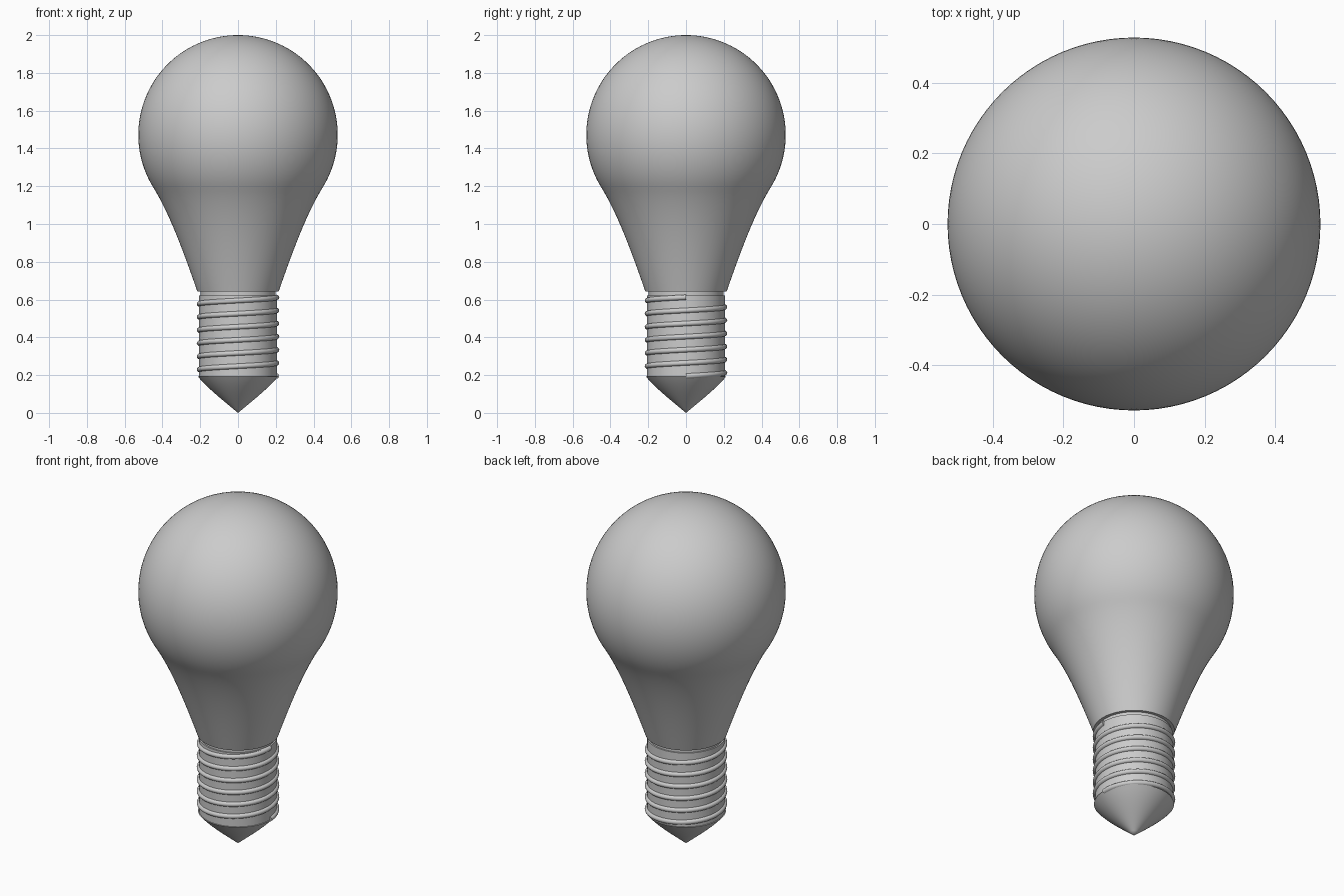
import bpy, bmesh, math

cube = bpy.data.objects.get("Cube")
if cube:
    bpy.data.objects.remove(cube)

SEGMENTS = 96

grey = bpy.data.materials.new("plain_grey")
grey.use_nodes = True
colour = (0.6, 0.6, 0.6, 1)
grey.diffuse_color = colour
grey.node_tree.nodes["Principled BSDF"].inputs["Base Color"].default_value = colour


def finish(bm, name, angle):
    bmesh.ops.remove_doubles(bm, verts=bm.verts, dist=0.00001)
    bmesh.ops.recalc_face_normals(bm, faces=bm.faces)
    mesh = bpy.data.meshes.new(name)
    bm.to_mesh(mesh)
    bm.free()
    mesh.materials.append(grey)
    obj = bpy.data.objects.new(name, mesh)
    bpy.context.collection.objects.link(obj)
    bpy.ops.object.select_all(action="DESELECT")
    obj.select_set(True)
    bpy.context.view_layer.objects.active = obj
    bpy.ops.object.shade_smooth_by_angle(angle=math.radians(angle))


def lathe(name, profile, angle=35):
    """Revolve (radius, height) points about the z axis."""
    bm = bmesh.new()
    verts = [bm.verts.new((r, 0, z)) for r, z in profile]
    edges = [bm.edges.new(pair) for pair in zip(verts, verts[1:])]
    bmesh.ops.spin(bm, geom=verts + edges, cent=(0, 0, 0), axis=(0, 0, 1),
                   angle=math.tau, steps=SEGMENTS, use_duplicate=False)
    finish(bm, name, angle)


def bezier(a, b, c, d, steps):
    for i in range(steps + 1):
        t = i / steps
        u = 1 - t
        yield tuple(u**3 * p + 3 * u * u * t * q + 3 * u * t * t * r + t**3 * s
                    for p, q, r, s in zip(a, b, c, d))


# Glass bulb: spherical head flowing into a flared neck with a closed base
RADIUS, CENTRE = 0.528, 1.472
arc_end = math.radians(-32)
head = []
for i in range(41):
    a = math.pi / 2 + (arc_end - math.pi / 2) * i / 40
    head.append((max(0, RADIUS * math.cos(a)), CENTRE + RADIUS * math.sin(a)))
tangent = (math.sin(arc_end), -math.cos(arc_end))
start = head[-1]
handle = (start[0] + 0.17 * tangent[0], start[1] + 0.17 * tangent[1])
neck = list(bezier(start, handle, (0.277, 0.82), (0.215, 0.642), 20))
lathe("glass_bulb", head + neck[1:] + [(0, 0.642)])

# Collar that joins the glass to the screw cap
lathe("collar", [(0.198, 0.6), (0.198, 0.645)])

# Screw cap body
lathe("screw_cap", [(0, 0.622), (0.206, 0.622), (0.206, 0.19), (0, 0.19)])

# Helical thread swept around the cap
TURNS, BOTTOM, TOP = 6, 0.195, 0.612
bm = bmesh.new()
previous = None
for i in range(TURNS * 64 + 1):
    a = math.tau * i / 64
    z = BOTTOM + (TOP - BOTTOM) * i / (TURNS * 64)
    ring = []
    for k in range(7):
        s = math.pi * (k / 6 - 0.5)
        r = 0.204 + 0.0145 * math.cos(s)
        ring.append(bm.verts.new((r * math.cos(a), r * math.sin(a),
                                  z + 0.014 * math.sin(s))))
    if previous:
        for k in range(6):
            bm.faces.new((previous[k], ring[k], ring[k + 1], previous[k + 1]))
    else:
        bm.faces.new(ring)
    previous = ring
bm.faces.new(previous)
finish(bm, "screw_thread", 50)

# Contact tip: slightly bulging cone below the cap
tip = list(bezier((0.212, 0.192), (0.16, 0.13), (0.09, 0.075), (0, 0), 12))
lathe("contact_tip", [(0, 0.192)] + tip)
